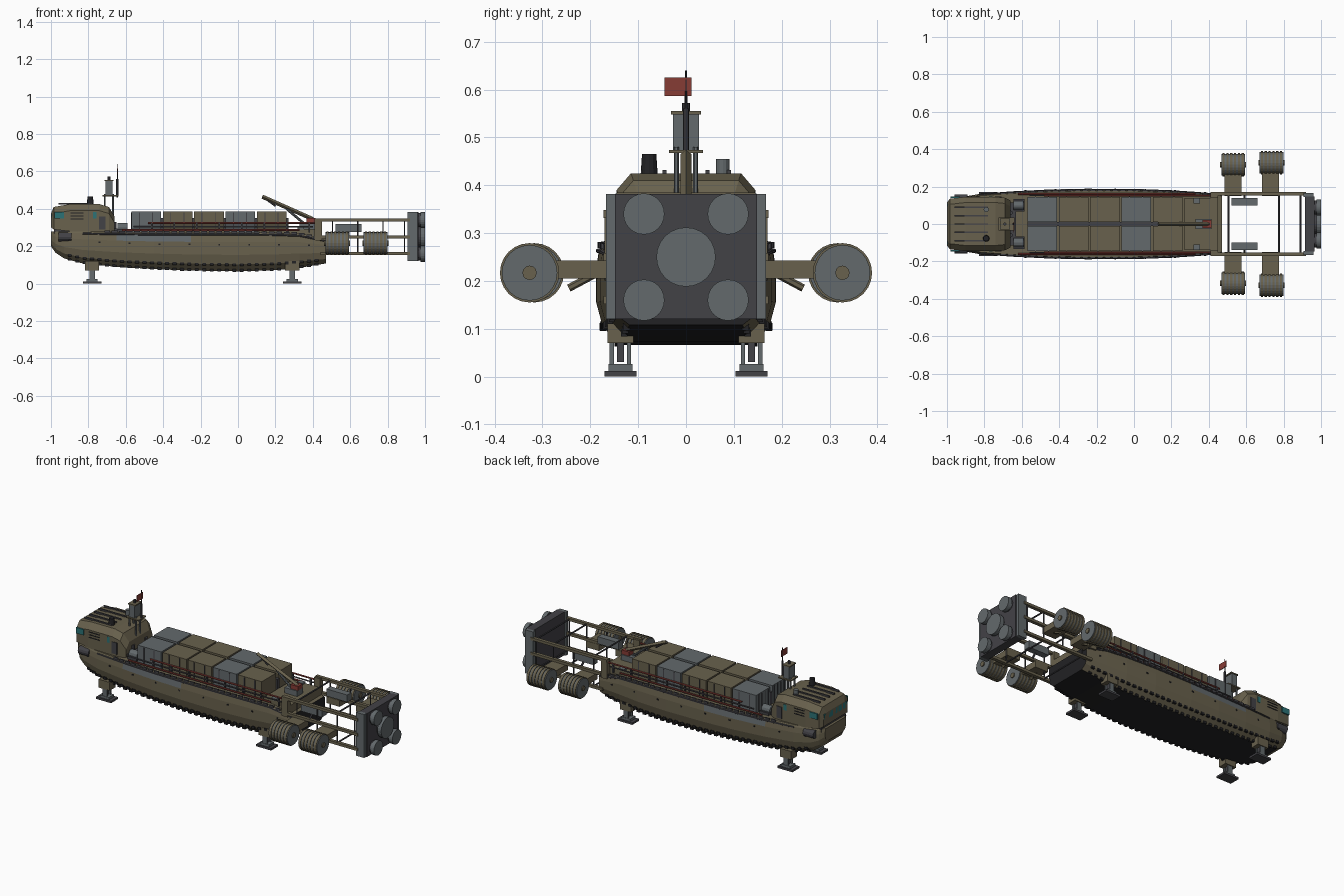
import bpy
import bmesh
from mathutils import Vector

if "Cube" in bpy.data.objects:
    bpy.data.objects.remove(bpy.data.objects["Cube"], do_unlink=True)


def material(name, r, g, b):
    m = bpy.data.materials.new(name)
    m.use_nodes = True
    m.diffuse_color = (r, g, b, 1)
    m.node_tree.nodes["Principled BSDF"].inputs["Base Color"].default_value = (r, g, b, 1)
    return m


olive = material("olive paint", .14, .12, .074)
grey = material("blue grey metal", .125, .142, .15)
dark = material("dark grey metal", .055, .054, .062)
black = material("black underside", .016, .016, .018)
red = material("red paint", .24, .045, .036)
teal = material("teal glass", .025, .17, .18)
SIDES = (("left", 1), ("right", -1))


def finish(name, bm, *mats):
    bmesh.ops.recalc_face_normals(bm, faces=bm.faces)
    mesh = bpy.data.meshes.new(name)
    bm.to_mesh(mesh)
    bm.free()
    for m in mats:
        mesh.materials.append(m)
    obj = bpy.data.objects.new(name, mesh)
    bpy.context.collection.objects.link(obj)
    return obj


def box(name, x, y, z, mat):
    """Box from three (low, high) ranges."""
    bm = bmesh.new()
    bmesh.ops.create_cube(bm, size=1)
    for v in bm.verts:
        v.co = [(lo + hi) / 2 + c * (hi - lo) for c, (lo, hi) in zip(v.co, (x, y, z))]
    return finish(name, bm, mat)


def block(name, centre, size, mat):
    return box(name, *[(c - s / 2, c + s / 2) for c, s in zip(centre, size)], mat)


def rod(name, a, b, radius, mat, sides=10, end_radius=None):
    """Cylinder, cone or beam between two points."""
    a, b = Vector(a), Vector(b)
    bm = bmesh.new()
    bmesh.ops.create_cone(bm, cap_ends=True, segments=sides, radius1=radius,
                          radius2=radius if end_radius is None else end_radius,
                          depth=(b - a).length)
    turn = (b - a).to_track_quat("Z", "Y")
    for v in bm.verts:
        v.co = turn @ v.co + (a + b) / 2
    return finish(name, bm, mat)


def loft(name, rings, *mats):
    bm = bmesh.new()
    loops = [[bm.verts.new(p) for p in ring] for ring in rings]
    for one, two in zip(loops, loops[1:]):
        for i in range(len(one)):
            j = (i + 1) % len(one)
            bm.faces.new((one[i], one[j], two[j], two[i]))
    bm.faces.new(loops[0])
    bm.faces.new(loops[-1])
    return finish(name, bm, *mats)


# Hull: stations of x, half width, keel height, deck height
stations = [(-1, .10, .20, .28), (-.975, .125, .165, .28), (-.93, .143, .135, .28),
            (-.83, .16, .108, .28), (-.65, .174, .09, .277), (-.45, .184, .078, .275),
            (-.25, .188, .07, .275), (0, .187, .066, .275), (.2, .18, .072, .273),
            (.33, .171, .085, .268), (.47, .16, .108, .24)]
section = [(.74, 0), (.93, .18), (1, .42), (1, .75), (.97, .94), (.94, 1)]


def hull_at(x):
    for p, q in zip(stations, stations[1:]):
        if p[0] <= x <= q[0]:
            t = (x - p[0]) / (q[0] - p[0])
            return [m + (n - m) * t for m, n in zip(p, q)]


rings = []
for x, w, low, top in stations:
    half = [(x, w * a, low + (top - low) * t) for a, t in section]
    rings.append(half + [(px, -py, pz) for px, py, pz in reversed(half)])
hull = loft("hull", rings, olive, black, grey)
for face in hull.data.polygons:
    c = face.center
    if face.normal.z < -.85 or face.normal.x > .9:
        face.material_index = 1
    elif -.65 < c.x < -.25 and .23 < c.z < .267 and abs(c.y) > .1:
        face.material_index = 2

# Fender blocks, portholes and deck edge rails following the hull
for side, s in SIDES:
    for i in range(34):
        x = -.9 + i * .04
        _, w, low, top = hull_at(x)
        depth = top - low
        block(f"{side}_chine_fender", (x, s * w * .93, low + depth * .17), (.02, .012, .014), black)
        block(f"{side}_keel_fender", (x, s * w * .76, low + .004), (.02, .014, .014), black)
        if i > 4:
            block(f"{side}_deck_cleat", (x, s * w * .965, top), (.03, .008, .012), dark)
        if i % 4 == 0:
            block(f"{side}_porthole", (x, s * w, low + depth * .68), (.01, .006, .008), black)
    for p, q in zip(stations[3:], stations[4:]):
        rod(f"{side}_gunwale", (p[0], s * p[1] * .98, p[3] - .012),
            (q[0], s * q[1] * .98, q[3] - .012), .005, dark, 6)

# Bridge cabin: x, half width, floor, roof
cabin = []
for x, w, low, top in [(-1, .115, .3, .375), (-.985, .135, .29, .41), (-.9, .145, .28, .425),
                       (-.74, .145, .275, .425), (-.69, .14, .275, .41), (-.66, .125, .275, .36)]:
    half = [(x, w, low), (x, w, top - .035), (x, w - .03, top)]
    cabin.append(half + [(a, -b, c) for a, b, c in reversed(half)])
loft("bridge_cabin", cabin, olive)
box("cabin_base", (-.985, -.63), (-.115, .115), (.262, .295), dark)
for i in range(5):
    y = (i - 2) * .045
    box("front_window", (-1.0, -.994), (y - .018, y + .018), (.335, .37), teal)
    box("roof_rail", (-.96, -.78), (y - .004, y + .004), (.422, .432), dark)
for side, s in SIDES:
    rod(f"{side}_bow_pod", (-.96, s * .135, .25), (-.89, s * .135, .25), .024, dark, 12)
    for x, length in ((-.955, .05), (-.765, .018)):
        block(f"{side}_cabin_window", (x, s * .143, .365), (length, .008, .035), teal)
    for i in range(3):
        block(f"{side}_cabin_louvre", (-.86, s * .145, .345 + i * .016), (.07, .005, .005), black)
    block(f"{side}_cabin_door", (-.725, s * .144, .325), (.035, .006, .07), dark)
    # Mooring winches behind the cabin
    rod(f"{side}_winch", (-.645, s * .1, .3), (-.59, s * .1, .3), .024, grey, 12)
    block(f"{side}_winch_base", (-.615, s * .1, .282), (.06, .065, .02), dark)
    rod(f"{side}_bollard", (-.66, s * .06, .275), (-.66, s * .06, .33), .012, dark)
rod("sensor_dome", (-.79, -.077, .42), (-.79, -.077, .465), .018, black, 12, .015)
rod("roof_vent", (-.79, .077, .42), (-.79, .077, .455), .014, grey, 12)

# Mast tower, aerial and flag
for x in (-.712, -.668):
    for y in (-.02, .02):
        rod("tower_post", (x, y, .28), (x, y, .48), .005, grey, 6)
box("tower_deck", (-.725, -.64), (-.036, .036), (.467, .474), olive)
box("tower_housing", (-.708, -.672), (-.027, .027), (.474, .548), grey)
box("tower_roof", (-.714, -.666), (-.031, .031), (.548, .555), olive)
rod("tower_lamp", (-.69, 0, .55), (-.69, 0, .572), .008, dark)
rod("aerial", (-.645, 0, .46), (-.645, 0, .64), .005, black, 6, .002)
rod("aerial_sleeve", (-.645, 0, .47), (-.645, 0, .56), .006, dark, 8)
box("flag", (-.647, -.643), (-.045, .012), (.587, .625), red)

# Cargo containers in five rows of two
for i, mat in enumerate((grey, olive, olive, grey, olive)):
    x = -.57 + i * .168
    for side, s in SIDES:
        y = sorted((s * .01, s * .145))
        box(f"{side}_container", (x, x + .158), y, (.27, .385), mat)
        for k in range(2):
            box(f"{side}_container_strap", (x + .04 + k * .07, x + .045 + k * .07),
                (s * .146 - .002, s * .146 + .002), (.28, .38), dark)
        if i == 0:
            for k in range(4):
                block("container_door_bar", (x, s * (.03 + k * .03), .33), (.006, .004, .1), dark)
box("container_spine", (-.57, .27), (-.01, .01), (.27, .35), dark)

# Deck pipes along both cargo sides
for side, s in SIDES:
    rod(f"{side}_upper_pipe", (-.48, s * .152, .325), (.42, s * .152, .325), .005, red, 8)
    rod(f"{side}_lower_pipe", (-.62, s * .16, .286), (.33, s * .16, .286), .005, red, 8)
    rod(f"{side}_grey_pipe", (-.56, s * .153, .304), (.4, s * .153, .304), .004, dark, 8)
    for i in range(8):
        block(f"{side}_pipe_bracket", (-.46 + i * .12, s * .152, .3), (.008, .01, .055), dark)
    block(f"{side}_deck_hatch", (.335, s * .125, .296), (.035, .03, .012), grey)

# Stern deck and loading crane
box("stern_deck", (.27, .45), (-.14, .14), (.24, .292), olive)
box("crane_base", (.33, .415), (-.028, .028), (.28, .325), grey)
box("crane_cab", (.365, .415), (-.022, .022), (.322, .35), red)
rod("crane_boom", (.4, 0, .345), (.13, 0, .465), .011, olive, 4)
rod("crane_jib", (.13, 0, .467), (.2, 0, .415), .005, dark, 6)
rod("crane_ram", (.355, 0, .32), (.26, 0, .4), .007, grey, 8)

# Open stern frame
for side, s in SIDES:
    for z, start in ((.34, .41), (.25, .45), (.16, .44)):
        box(f"{side}_frame_rail", (start, .92), sorted((s * .152, s * .172)), (z - .008, z + .008), olive)
    box(f"{side}_rail_foot", (.41, .45), sorted((s * .14, s * .17)), (.23, .345), olive)
    for x in (.505, .64, .775, .89):
        rod(f"{side}_frame_post", (x, s * .158, .16), (x, s * .158, .34), .004, dark, 6)
    box(f"{side}_frame_tank", (.52, .66), sorted((s * .1, s * .14)), (.275, .318), grey)
    rod(f"{side}_tank_strut", (.59, s * .12, .29), (.59, s * .16, .25), .006, dark, 6)
for x in (.505, .775, .89):
    for z in (.34, .16):
        rod("cross_bar", (x, -.16, z), (x, .16, z), .005, dark, 6)

# Ribbed side drums on outrigger arms
for side, s in SIDES:
    for x0, y, arm in ((.465, .317, .485), (.67, .327, .685)):
        y *= s
        box(f"{side}_drum_arm", (arm, arm + .09), sorted((s * .15, s * .28)), (.205, .243), olive)
        rod(f"{side}_arm_brace", (arm + .045, s * .17, .225), (arm + .045, s * .245, .185), .008, olive, 6)
        rod(f"{side}_drum_core", (x0 + .005, y, .217), (x0 + .125, y, .217), .053, black, 20)
        for i in range(6):
            x = x0 + .008 + i * .0205
            rod(f"{side}_drum_rib", (x, y, .217), (x + .012, y, .217), .062, olive, 24)
        rod(f"{side}_drum_cap", (x0 + .002, y, .217), (x0 + .128, y, .217), .058, grey, 24)
        rod(f"{side}_drum_hub", (x0 - .004, y, .217), (x0 + .134, y, .217), .015, olive, 12)

# Engine bulkhead and nozzles
box("engine_bulkhead", (.915, .965), (-.148, .148), (.12, .382), dark)
for side, s in SIDES:
    box(f"{side}_bulkhead_column", (.905, .96), sorted((s * .145, s * .167)), (.12, .382), grey)


def engine(name, y, z, r):
    rod(name + "_collar", (.96, y, z), (.978, y, z), r * .85, dark, 24)
    rod(name + "_nozzle", (.975, y, z), (1, y, z), r, grey, 24)


engine("main_engine", 0, .25, .062)
for side, s in SIDES:
    for level, z in (("upper", .34), ("lower", .16)):
        engine(f"{side}_{level}_engine", s * .088, z, .043)

# Landing legs
for side, s in SIDES:
    y = s * .137
    for x in (-.78, .29):
        block(f"{side}_leg_mount", (x, y, .095), (.075, .055, .05), olive)
        for dy in (-.018, .018):
            block(f"{side}_leg_strut", (x, y + dy, .05), (.03, .009, .08), grey)
        block(f"{side}_leg_ram", (x, y, .055), (.02, .015, .05), dark)
        block(f"{side}_foot_block", (x, y, .018), (.06, .05, .016), grey)
        block(f"{side}_foot_pad", (x, y, .006), (.1, .066, .012), dark)
